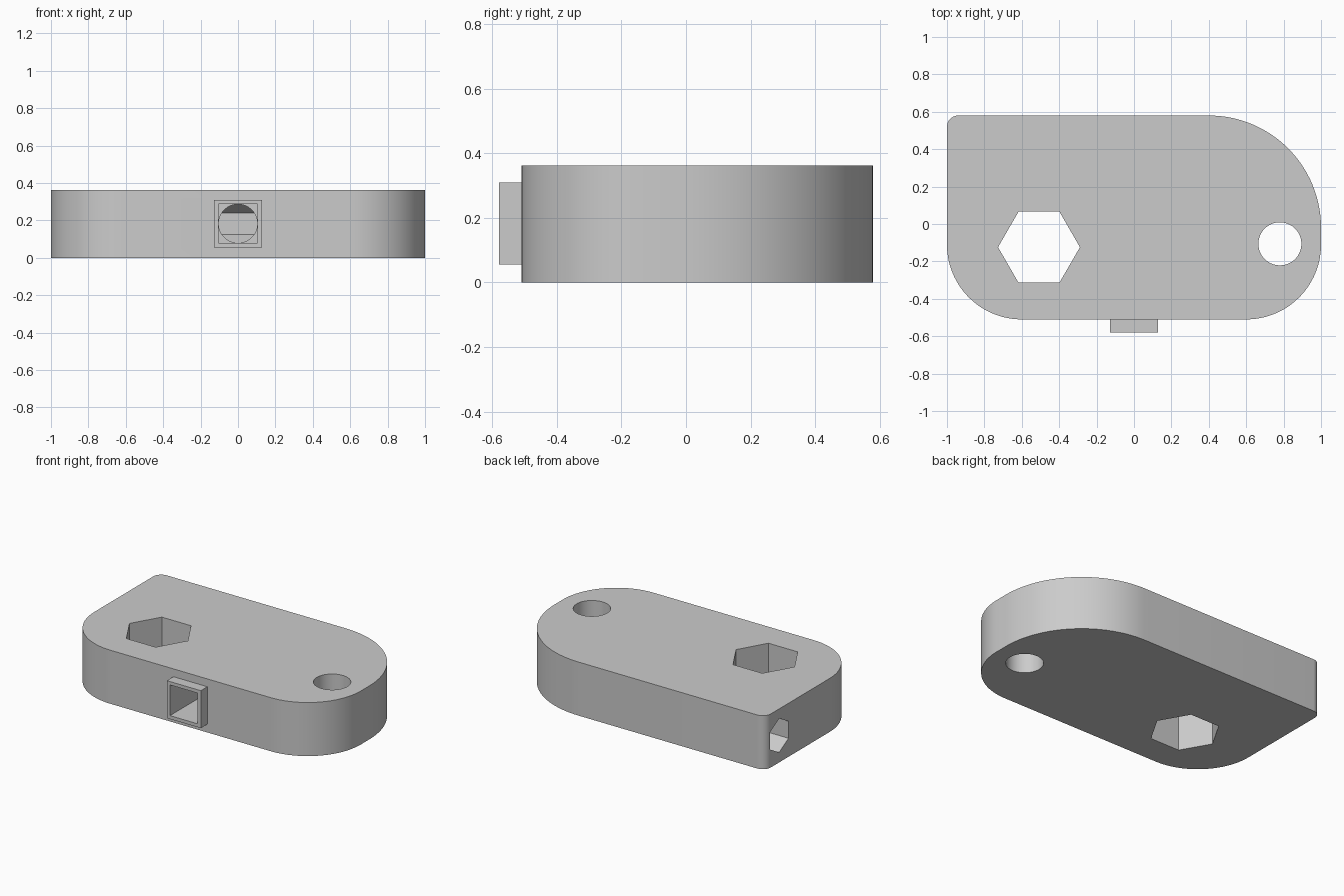
import bpy, bmesh, math
from mathutils import Matrix

cube = bpy.data.objects.get("Cube")
if cube:
    bpy.data.objects.remove(cube, do_unlink=True)

grey = bpy.data.materials.new("plain grey")
grey.use_nodes = True
colour = (0.6, 0.6, 0.6, 1)
grey.diffuse_color = colour
grey.node_tree.nodes["Principled BSDF"].inputs["Base Color"].default_value = colour


def prism(name, outline, depth, matrix=Matrix()):
    """Extrude a closed 2D outline along local z, then place it."""
    bm = bmesh.new()
    face = bm.faces.new([bm.verts.new((x, y, 0)) for x, y in outline])
    result = bmesh.ops.extrude_face_region(bm, geom=[face])
    top = [v for v in result["geom"] if isinstance(v, bmesh.types.BMVert)]
    bmesh.ops.translate(bm, verts=top, vec=(0, 0, depth))
    bmesh.ops.transform(bm, matrix=matrix, verts=bm.verts)
    bmesh.ops.recalc_face_normals(bm, faces=bm.faces)
    mesh = bpy.data.meshes.new(name)
    bm.to_mesh(mesh)
    bm.free()
    mesh.materials.append(grey)
    obj = bpy.data.objects.new(name, mesh)
    bpy.context.collection.objects.link(obj)
    return obj


def arc(cx, cy, radius, start, sweep, steps):
    return [(cx + radius * math.cos(math.radians(start + sweep * i / steps)),
             cy + radius * math.sin(math.radians(start + sweep * i / steps)))
            for i in range(steps + 1)]


def polygon(radius, sides, start=0):
    return arc(0, 0, radius, start, 360, sides)[:-1]


def square(half):
    return [(-half, -half), (half, -half), (half, half), (-half, half)]


def cut(target, cutters):
    bpy.context.view_layer.objects.active = target
    for cutter in cutters:
        mod = target.modifiers.new("cut", "BOOLEAN")
        mod.operation = "DIFFERENCE"
        mod.solver = "EXACT"
        mod.object = cutter
        bpy.ops.object.modifier_apply(modifier=mod.name)


LEFT, RIGHT, FRONT, BACK, HEIGHT = -1, 1, -0.51, 0.58, 0.363
BORE_Z = 0.183
CHANNEL_Y = 0.43


def corner(x_side, y_side, radius, start, steps):
    cx = x_side - math.copysign(radius, x_side)
    cy = y_side - math.copysign(radius, y_side)
    return arc(cx, cy, radius, start, 90, steps)


# Rounded plate with a different radius at each corner
body = prism("body",
             corner(RIGHT, BACK, 0.6, 0, 32) + corner(LEFT, BACK, 0.06, 90, 10)
             + corner(LEFT, FRONT, 0.4, 180, 28) + corner(RIGHT, FRONT, 0.4, 270, 28),
             HEIGHT)

# Placement matrices for shapes running along +y and +x
along_y = Matrix.Rotation(math.radians(-90), 4, "X")
along_x = Matrix.Rotation(math.radians(90), 4, "Y")


def at(x, y, z, rotation=Matrix()):
    return Matrix.Translation((x, y, z)) @ rotation


# Square collar on the front
collar = prism("front_collar", square(0.127), 0.09, at(0, -0.58, BORE_Z, along_y))

# Openings: two upright holes, the stepped front bore and the hexagonal side channel
hex_hole = prism("hex_hole_cutter", polygon(0.219, 6), 1, at(-0.508, -0.124, -0.3))
round_hole = prism("round_hole_cutter", polygon(0.115, 64), 1, at(0.78, -0.106, -0.3))
square_bore = prism("square_bore_cutter", square(0.104), 0.8, at(0, -0.7, BORE_Z, along_y))
round_bore = prism("round_bore_cutter", polygon(0.1035, 64), CHANNEL_Y, at(0, 0, BORE_Z, along_y))
channel = prism("side_channel_cutter", polygon(0.115, 6), 1.4,
                at(-1.2, CHANNEL_Y, BORE_Z, along_x))

cutters = [hex_hole, round_hole, square_bore, round_bore, channel]
cut(body, cutters)
cut(collar, [square_bore])
for cutter in cutters:
    bpy.data.objects.remove(cutter, do_unlink=True)

# Smooth curved walls, crisp edges
bpy.ops.object.select_all(action="DESELECT")
for part in (body, collar):
    part.select_set(True)
bpy.context.view_layer.objects.active = body
bpy.ops.object.shade_smooth_by_angle(angle=math.radians(30))
